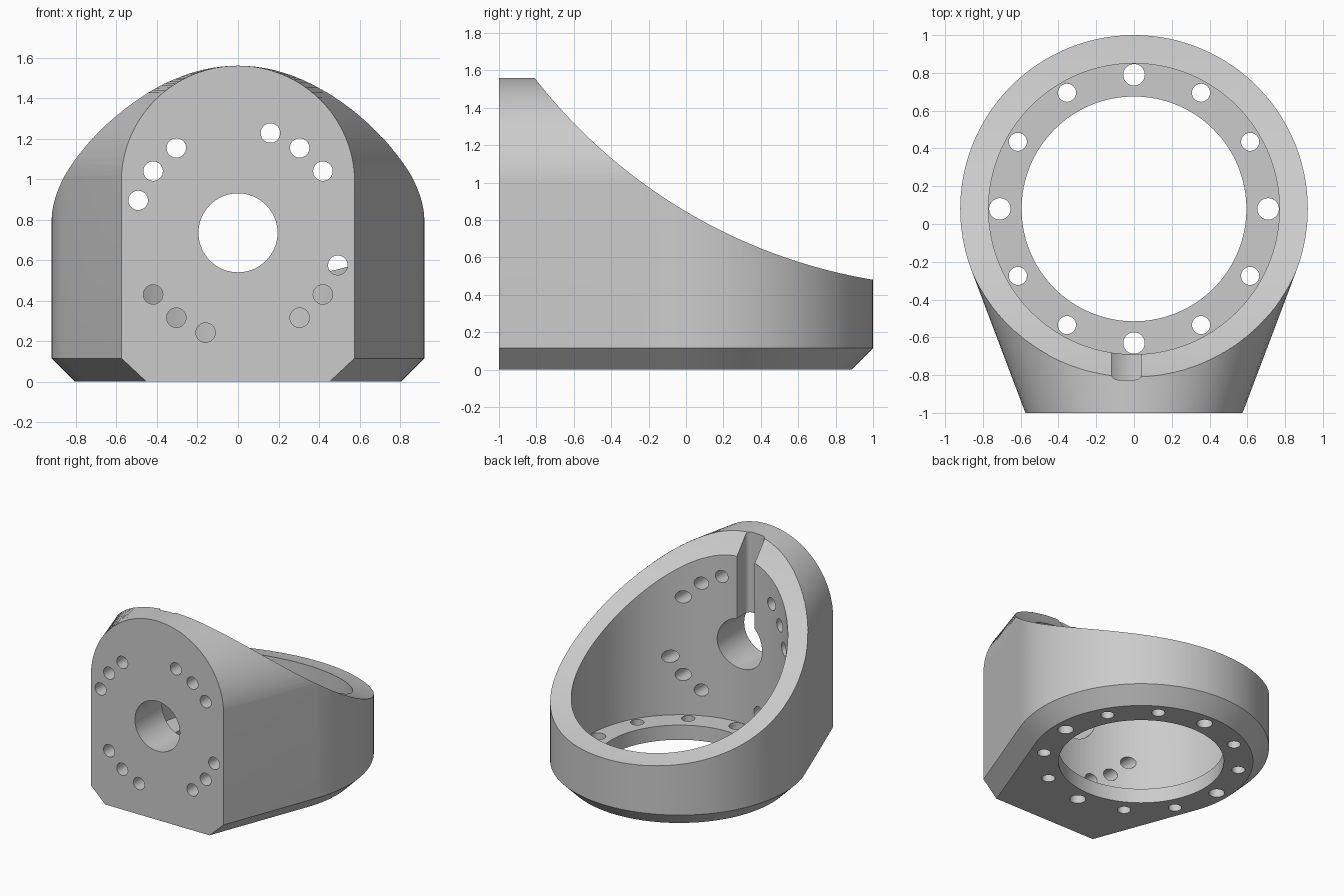
import bpy, bmesh
from math import sin, cos, tan, pi, atan2, acos, hypot, radians
from mathutils import Matrix

old = bpy.data.objects.get("Cube")
if old:
    bpy.data.objects.remove(old)

CY, R = 0.08, 0.92            # ring centre and outer radius
BORE, FLOOR = 0.77, 0.115     # inner radius, floor thickness / chamfer
FRONT, HALF = -1.0, 0.575     # front face position and half width
TOP, SPRING = 1.56, 0.985     # crest height and where the arch starts
HOLE_Z = 0.735                # centre of the front opening

grey = bpy.data.materials.new("plain grey")
grey.use_nodes = True
grey.diffuse_color = (0.6, 0.6, 0.6, 1)
grey.node_tree.nodes["Principled BSDF"].inputs["Base Color"].default_value = (0.6, 0.6, 0.6, 1)


def finish(name, bm):
    bmesh.ops.recalc_face_normals(bm, faces=bm.faces)
    mesh = bpy.data.meshes.new(name)
    bm.to_mesh(mesh)
    bm.free()
    mesh.materials.append(grey)
    ob = bpy.data.objects.new(name, mesh)
    bpy.context.collection.objects.link(ob)
    return ob


def loft(name, loops):
    """Skin closed loops of equal length and cap both ends."""
    bm = bmesh.new()
    rings = [[bm.verts.new(p) for p in loop] for loop in loops]
    n = len(rings[0])
    for a, b in zip(rings, rings[1:]):
        for i in range(n):
            j = (i + 1) % n
            bm.faces.new((a[i], a[j], b[j], b[i]))
    bm.faces.new(rings[0])
    bm.faces.new(rings[-1])
    return finish(name, bm)


def rod(bm, centre, radius, length, axis, segments=32):
    turn = {"X": Matrix.Rotation(pi / 2, 4, "Y"), "Y": Matrix.Rotation(pi / 2, 4, "X"),
            "Z": Matrix.Identity(4)}[axis]
    bmesh.ops.create_cone(bm, cap_ends=True, segments=segments, radius1=radius, radius2=radius,
                          depth=length, matrix=Matrix.Translation(centre) @ turn)


def combine(body, tool, operation="DIFFERENCE"):
    tool.hide_render = True
    mod = body.modifiers.new(tool.name, "BOOLEAN")
    mod.operation, mod.object, mod.solver = operation, tool, "EXACT"
    bpy.context.view_layer.objects.active = body
    bpy.ops.object.modifier_apply(modifier=mod.name)
    bpy.data.objects.remove(tool)


def cut_rod(body, name, *args):
    bm = bmesh.new()
    rod(bm, *args)
    combine(body, finish(name, bm))


# Body: round at the back, straight tangent sides to a narrower front, chamfered foot
dy = FRONT - CY
tangent = atan2(dy, HALF) + acos(R / hypot(dy, HALF))


def outline(z, inset):
    r, w = R - inset, HALF - inset / cos(tangent)
    steps = 96
    pts = [(-w, FRONT, z), (w, FRONT, z)]
    for i in range(steps + 1):
        a = tangent + (pi - 2 * tangent) * i / steps
        pts.append((r * cos(a), CY + r * sin(a), z))
    return pts


body = loft("bracket_body", [outline(0, FLOOR), outline(FLOOR, 0), outline(1.8, 0)])


# Arched top, widening toward the back along the side walls
def arch(y):
    w = HALF + 0.001 - tan(tangent) * (y - FRONT)
    steps = 96
    curve = [(w * cos(pi * i / steps), y, SPRING + (TOP - SPRING) * sin(pi * i / steps))
             for i in range(steps + 1)]
    return curve + [(-w, y, -0.5), (w, y, -0.5)]


combine(body, loft("arch_tool", [arch(-1.2), arch(1.2)]), "INTERSECT")

# Concave sweep from the crest down to the low back wall
cut_rod(body, "sweep_tool", (0, 1.474, 3.331), 2.89, 4, "X", 360)

# Main bore and floor opening
cut_rod(body, "bore_tool", (0, CY, FLOOR + 1), BORE, 2, "Z", 128)
cut_rod(body, "floor_tool", (0, CY, 0), 0.595, 1, "Z", 128)

# Front opening
cut_rod(body, "front_tool", (0, -0.85, HOLE_Z), 0.195, 0.7, "Y", 64)

# Keyway with rounded corners, from the front opening up through the rim
x0, x1, back, fillet = -0.12, 0.04, -0.825, 0.035
corners = [(x1, -0.4), (x0, -0.4)]
for cx, start in ((x0 + fillet, pi), (x1 - fillet, 1.5 * pi)):
    for i in range(7):
        a = start + pi / 2 * i / 6
        corners.append((cx + fillet * cos(a), back + fillet + fillet * sin(a)))
combine(body, loft("keyway_tool", [[(x, y, z) for x, y in corners] for z in (HOLE_Z, 2)]))

# Bolt holes in the floor, larger at the four quarter points
bm = bmesh.new()
for i in range(12):
    a = i * pi / 6
    rod(bm, (0.71 * cos(a), CY + 0.71 * sin(a), 0), 0.048 if i % 3 else 0.057, 0.5, "Z")
combine(body, finish("floor_bolt_tool", bm))

# Bolt holes in the front, four groups of three
bm = bmesh.new()
for quarter in range(4):
    for step in (36, 54, 72):
        a = radians(quarter * 90 + step)
        rod(bm, (0.518 * cos(a), -0.75, HOLE_Z + 0.518 * sin(a)), 0.048, 0.9, "Y")
combine(body, finish("front_bolt_tool", bm))

# Smooth curves, crisp edges
bpy.ops.object.select_all(action="DESELECT")
body.select_set(True)
bpy.context.view_layer.objects.active = body
bpy.ops.object.shade_smooth_by_angle(angle=radians(25))
